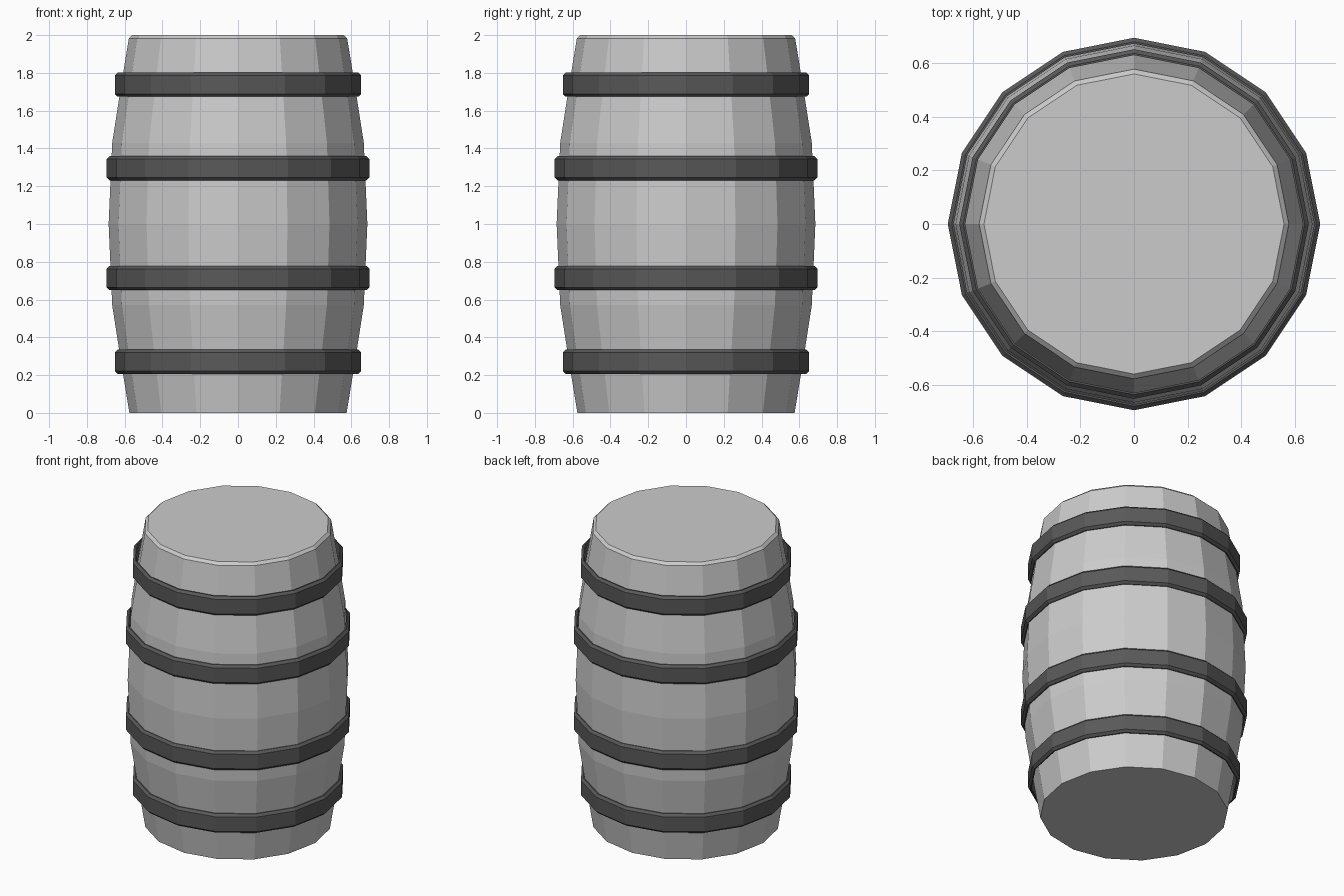
import bpy
import bmesh
from math import sin, cos, pi

if "Cube" in bpy.data.objects:
    bpy.data.objects.remove(bpy.data.objects["Cube"])

SIDES = 16


def lathe(name, profile, closed=False, material=None):
    """Revolve an (r, z) profile; open profiles are capped at both ends."""
    bm = bmesh.new()
    rings = [[bm.verts.new((r * cos(2 * pi * i / SIDES), r * sin(2 * pi * i / SIDES), z))
              for i in range(SIDES)] for r, z in profile]
    pairs = list(zip(rings, rings[1:]))
    if closed:
        pairs.append((rings[-1], rings[0]))
    for a, b in pairs:
        for i in range(SIDES):
            j = (i + 1) % SIDES
            bm.faces.new((a[i], a[j], b[j], b[i]))
    if not closed:
        bm.faces.new(rings[0][::-1])
        bm.faces.new(rings[-1])
    bmesh.ops.recalc_face_normals(bm, faces=bm.faces)
    mesh = bpy.data.meshes.new(name)
    bm.to_mesh(mesh)
    bm.free()
    obj = bpy.data.objects.new(name, mesh)
    bpy.context.collection.objects.link(obj)
    if material:
        mesh.materials.append(material)
    return obj


iron = bpy.data.materials.new("dark_iron")
iron.diffuse_color = (0.1, 0.1, 0.1, 1)
iron.use_nodes = True
iron.node_tree.nodes["Principled BSDF"].inputs["Base Color"].default_value = iron.diffuse_color

# Bulging wooden body with a small chamfer around the lid
lathe("barrel_body", [(0.575, 0), (0.621, 0.28), (0.666, 0.57), (0.685, 1.0),
                      (0.666, 1.43), (0.621, 1.72), (0.578, 1.983), (0.56, 2.0)])

# Chamfered hoops, straight-walled so a gap opens towards the barrel ends
H, C, T = 0.064, 0.015, 0.022
for name, z, r in (("bottom_hoop", 0.271, 0.652), ("lower_hoop", 0.714, 0.695),
                   ("upper_hoop", 1.295, 0.695), ("top_hoop", 1.738, 0.652)):
    lathe(name, [(r - T, z - H), (r - C, z - H), (r, z - H + C),
                 (r, z + H - C), (r - C, z + H), (r - T, z + H)],
          closed=True, material=iron)
